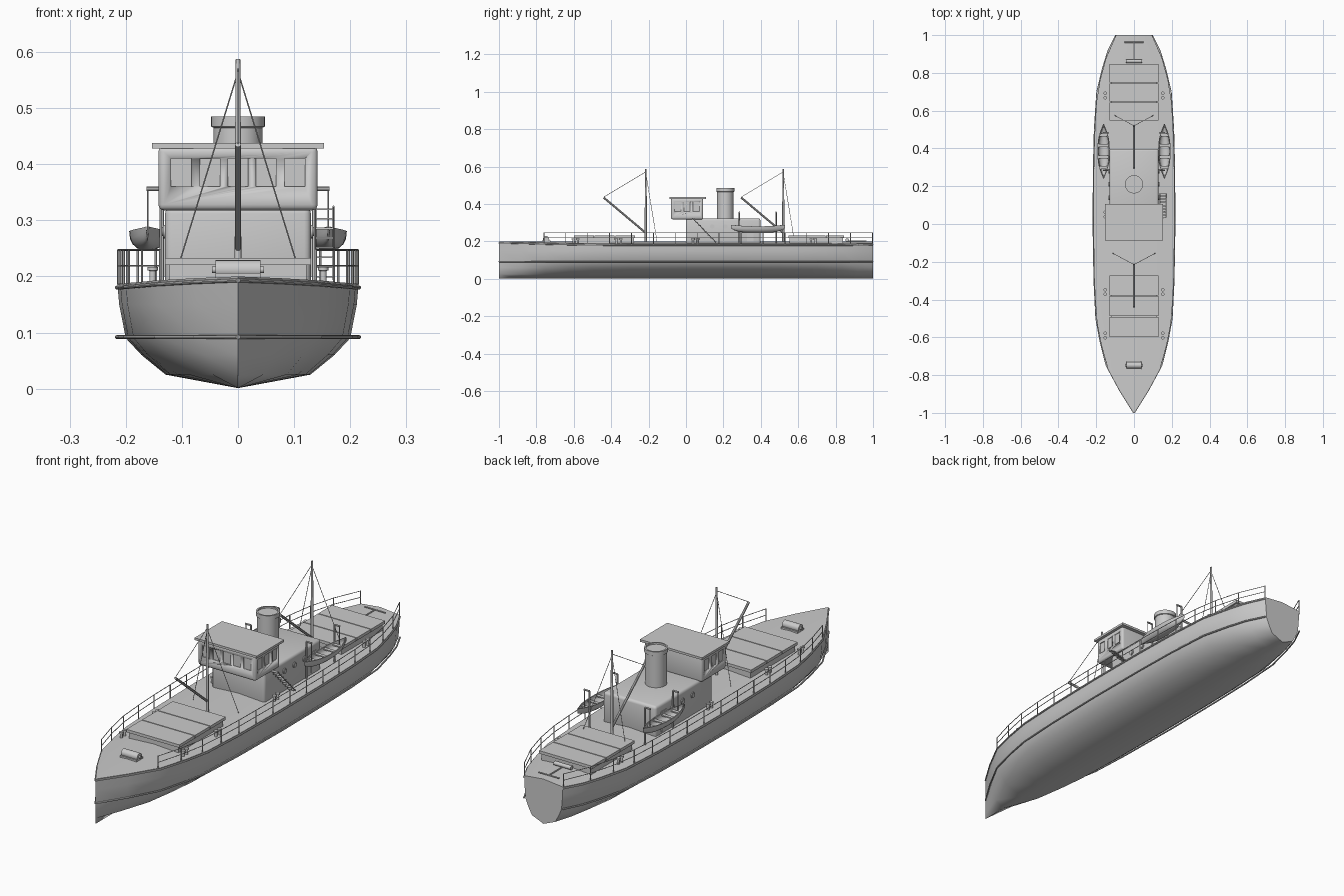
import bpy, bmesh, math
from mathutils import Vector, Matrix

if "Cube" in bpy.data.objects:
    bpy.data.objects.remove(bpy.data.objects["Cube"])

grey = bpy.data.materials.new("light grey")
grey.diffuse_color = (0.6, 0.6, 0.6, 1)
grey.use_nodes = True
grey.node_tree.nodes["Principled BSDF"].inputs["Base Color"].default_value = grey.diffuse_color


def finish(name, bm, angle=40):
    bmesh.ops.recalc_face_normals(bm, faces=bm.faces)
    me = bpy.data.meshes.new(name)
    bm.to_mesh(me)
    bm.free()
    me.materials.append(grey)
    ob = bpy.data.objects.new(name, me)
    bpy.context.collection.objects.link(ob)
    bpy.ops.object.select_all(action='DESELECT')
    ob.select_set(True)
    bpy.context.view_layer.objects.active = ob
    bpy.ops.object.shade_smooth_by_angle(angle=math.radians(angle))
    return ob


def add_box(bm, x0, x1, y0, y1, z0, z1):
    m = Matrix.Translation(((x0 + x1) / 2, (y0 + y1) / 2, (z0 + z1) / 2))
    bmesh.ops.create_cube(bm, size=1, matrix=m @ Matrix.Diagonal((x1 - x0, y1 - y0, z1 - z0, 1)))


def boxes(name, dims, bevel=0, vertical_only=False):
    bm = bmesh.new()
    for d in dims:
        add_box(bm, *d)
    if bevel:
        edges = [e for e in bm.edges if not vertical_only
                 or abs(e.verts[0].co.z - e.verts[1].co.z) > 0.01]
        bmesh.ops.bevel(bm, geom=edges, offset=bevel, segments=3, affect='EDGES', profile=0.5)
    return finish(name, bm)


def rods(name, paths, r, sides=8):
    """Straight round bars along each path."""
    bm = bmesh.new()
    for path in paths:
        for a, b in zip(path, path[1:]):
            a, b = Vector(a), Vector(b)
            d = b - a
            m = Matrix.Translation((a + b) / 2) @ d.to_track_quat('Z', 'Y').to_matrix().to_4x4()
            bmesh.ops.create_cone(bm, cap_ends=True, segments=sides, radius1=r, radius2=r,
                                  depth=d.length, matrix=m)
    return finish(name, bm)


def lathe(name, profile, x, y, segs=32):
    bm = bmesh.new()
    rings = [[bm.verts.new((x + r * math.cos(2 * math.pi * i / segs),
                            y + r * math.sin(2 * math.pi * i / segs), z))
              for i in range(segs)] for r, z in profile]
    for a, b in zip(rings, rings[1:]):
        for i in range(segs):
            j = (i + 1) % segs
            bm.faces.new((a[i], a[j], b[j], b[i]))
    bm.faces.new(rings[0])
    bm.faces.new(rings[-1])
    return finish(name, bm)


# Hull stations: y, deck half width, deck edge height
stations = [(-1, 0, .2), (-.88, .075, .197), (-.75, .145, .193), (-.62, .178, .19),
            (-.5, .2, .188), (-.3, .21, .187), (0, .215, .187), (.3, .213, .187),
            (.5, .208, .187), (.7, .195, .187), (.83, .163, .187), (.92, .135, .188), (1, .095, .19)]


def edge(y):
    for (ya, wa, za), (yb, wb, zb) in zip(stations, stations[1:]):
        if y <= yb:
            t = (y - ya) / (yb - ya)
            return wa + (wb - wa) * t, za + (zb - za) * t
    return stations[-1][1:]


# Hull with cambered deck and flat transom
bm = bmesh.new()
rings = []
for y, w, z in stations:
    half = [(w, z), (w * .985, .15), (w * .93, .09), (w * .8, .06), (w * .6, .025)]
    ring = [(0, max(z, .2))] + half + [(0, .001)] + [(-x, h) for x, h in reversed(half)]
    rings.append([bm.verts.new((x, y, h)) for x, h in ring])
for a, b in zip(rings, rings[1:]):
    for i in range(len(a)):
        j = (i + 1) % len(a)
        bm.faces.new((a[i], a[j], b[j], b[i]))
bm.faces.new(rings[-1])
bmesh.ops.remove_doubles(bm, verts=bm.verts, dist=1e-5)
bmesh.ops.dissolve_degenerate(bm, edges=bm.edges, dist=1e-5)
finish("hull", bm, 50)

# Rubbing strakes along both sides
for name, level in (("upper_strake", None), ("lower_strake", .092)):
    rods(name, [[(s * (w + .001), y, level or z - .007) for y, w, z in stations]
                for s in (-1, 1)], .0035)

# Deck railings
ys = [-.76 + i * 1.757 / 15 for i in range(16)]
posts, bars = [], []
for s in (-1, 1):
    pts = [(s * (edge(y)[0] - .001), y) for y in ys]
    posts += [[(x, y, .186), (x, y, .248)] for x, y in pts]
    bars += [[(x, y, z) for x, y in pts] for z in (.219, .247)]
rods("railing_posts", posts, .0022, 6)
rods("railing_bars", bars, .0016, 6)

# Cargo hatches: coaming plus three cover panels
for name, y0, y1 in (("fore", -.6, -.27), ("aft", .545, .848)):
    boxes(name + "_hatch_coaming", [(-.122, .122, y0 + .008, y1 - .008, .18, .222)])
    step = (y1 - y0) / 3
    boxes(name + "_hatch_covers", [(-.13, .13, y0 + i * step + .002, y0 + (i + 1) * step - .002,
                                    .22, .233) for i in range(3)])

# Deckhouse and bridge
boxes("deckhouse", [(-.13, .13, 0, .398, .18, .324)], .012)
bridge = boxes("bridge", [(-.142, .142, -.08, .092, .318, .432)], .01)
boxes("bridge_roof", [(-.153, .153, -.087, .106, .428, .438)])

# Bridge windows cut as shallow recesses
cuts = [(x - .018, x + .018, -.09, -.076, .36, .41) for x in (-.101, -.05, 0, .05, .101)]
for s in (-1, 1):
    for y in (-.045, .005, .055):
        cuts.append((min(s * .138, s * .16), max(s * .138, s * .16), y - .017, y + .017, .36, .41))
cutter = boxes("window_cutter", cuts)
cutter.hide_render = True
cutter.hide_set(True)
cut = bridge.modifiers.new("windows", 'BOOLEAN')
cut.object = cutter
cut.operation = 'DIFFERENCE'
cut.solver = 'EXACT'

# Portholes and doors on the deckhouse
for s in (-1, 1):
    for i, y in enumerate((.14, .21, .28)):
        bm = bmesh.new()
        m = Matrix.Translation((s * .131, y, .28)) @ Matrix.Rotation(math.pi / 2, 4, 'Y')
        for r, d in ((.012, .006), (.008, .009)):
            bmesh.ops.create_cone(bm, cap_ends=True, segments=16, radius1=r, radius2=r,
                                  depth=d, matrix=m)
        finish("porthole", bm)
    boxes("deckhouse_door", [(s * .131 - .002, s * .131 + .002, .325, .36, .2, .29)])

# Funnel with cap
lathe("funnel", [(.044, .31), (.044, .465), (.048, .467), (.048, .485), (.041, .485), (.041, .478)],
      0, .21)

# Masts, cargo booms and stays
for name, y in (("fore", -.215), ("aft", .52)):
    lathe(name + "_mast", [(.006, .18), (.0055, .4), (.004, .588)], 0, y, 12)
    rods(name + "_boom", [[(0, y - .005, .25), (0, y - .225, .435)]], .0055)
    rods(name + "_stays", [[(0, y, .572), (0, y - .225, .437)],
                           [(0, y, .565), (.112, y + .06, .2)],
                           [(0, y, .565), (-.112, y + .06, .2)]], .0013, 5)

# Lifeboats with thwarts and davits
for s in (-1, 1):
    cx, cy = s * .161, .385
    bm = bmesh.new()
    n, k = 16, 10
    shell = []
    for inner in (1, .86):
        grid = []
        for i in range(n + 1):
            t = -1 + 2 * i / n
            w = max(.002, .033 * (1 - abs(t) ** 2.4)) * inner
            top = .281 + .008 * t * t
            depth = (.036 * (1 - .45 * t ** 4)) * inner ** 2
            grid.append([bm.verts.new((cx + w * math.cos(math.pi * j / k),
                                       cy + .145 * t * (1 if inner == 1 else .96),
                                       top - depth * math.sin(math.pi * j / k) ** .8
                                       if 0 < j < k else top)) for j in range(k + 1)])
        for a, b in zip(grid, grid[1:]):
            for j in range(k):
                bm.faces.new((a[j], a[j + 1], b[j + 1], b[j]))
        shell.append(grid)
    # gunwale joins outer and inner skins
    o, q = shell
    for i in range(n):
        for j in (0, k):
            bm.faces.new((o[i][j], o[i + 1][j], q[i + 1][j], q[i][j]))
    for i in (0, n):
        for j in range(k):
            bm.faces.new((o[i][j], o[i][j + 1], q[i][j + 1], q[i][j]))
    finish("lifeboat", bm, 50)
    boxes("lifeboat_thwarts", [(cx - w, cx + w, cy + d - .008, cy + d + .008, .272, .277)
                               for d, w in ((-.085, .02), (-.03, .027), (.03, .027), (.085, .02))])
    rods("davits", [[(s * .136, y, .19), (s * .136, y, .356), (s * .163, y, .356)]
                    for y in (.285, .482)], .004)
    rods("davit_falls", [[(s * .161, y, .356), (s * .161, y, .275)] for y in (.285, .482)], .0018, 6)

# Side stairway
rods("stair_stringers", [[(x, .035, .325), (x, .16, .195)] for x in (.138, .17)], .002, 6)
boxes("stair_treads", [(.138, .17, y - .007, y + .007, z - .0015, z + .0015)
                       for y, z in ((.04 + i * .0165, .32 - i * .0172) for i in range(8))])

# Paired mooring bollards
for s in (-1, 1):
    for y in (-.59, -.36, .05, .68):
        for dy in (-.012, .012):
            lathe("bollard", [(.006, .18), (.006, .21), (.009, .211), (.009, .217)],
                  s * .152, y + dy, 12)

# Anchor windlass on the foredeck
boxes("windlass_base", [(-.04, .04, -.77, -.725, .19, .206)])
rods("windlass_drum", [[(-.04, -.748, .212), (.04, -.748, .212)]], .017, 20)
rods("windlass_shaft", [[(-.046, -.748, .212), (.046, -.748, .212)]], .006, 12)

# Steering gear on the aft deck
rods("steering_drum", [[(-.042, .862, .208), (.042, .862, .208)]], .009, 16)
rods("steering_rods", [[(0, .86, .203), (0, .962, .203)],
                       [(-.05, .962, .203), (.05, .962, .203)]], .003)
